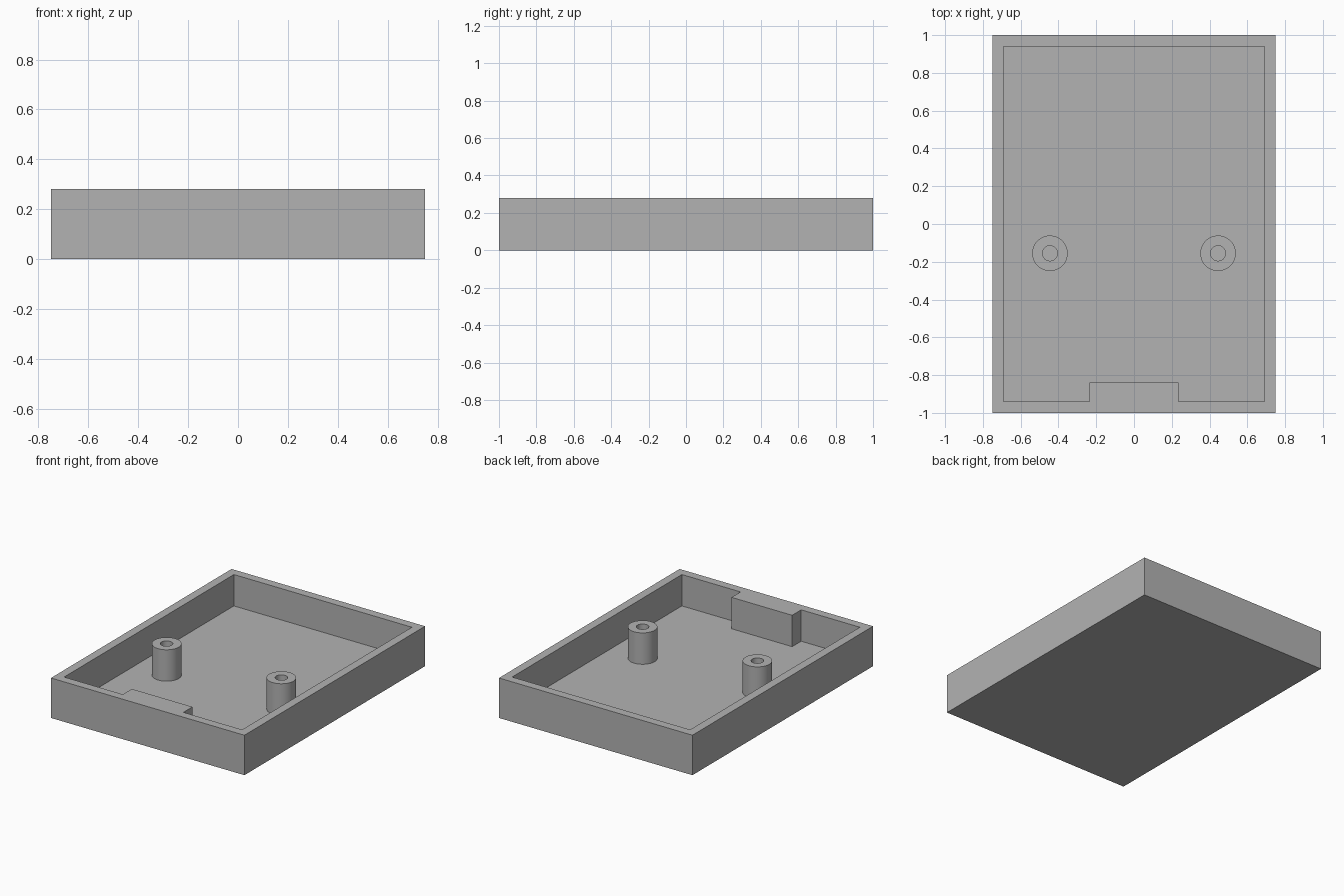
import bpy, bmesh, math
from mathutils import Vector

cube = bpy.data.objects.get("Cube")
if cube:
    bpy.data.objects.remove(cube, do_unlink=True)

HEIGHT, FLOOR = 0.28, 0.06

grey = bpy.data.materials.new("plain grey")
grey.use_nodes = True
colour = (0.45, 0.45, 0.45, 1)
grey.diffuse_color = colour
grey.node_tree.nodes["Principled BSDF"].inputs["Base Color"].default_value = colour


def finish(name, bm):
    bmesh.ops.recalc_face_normals(bm, faces=bm.faces[:])
    mesh = bpy.data.meshes.new(name)
    bm.to_mesh(mesh)
    bm.free()
    mesh.materials.append(grey)
    obj = bpy.data.objects.new(name, mesh)
    bpy.context.collection.objects.link(obj)
    return obj


def prism(name, outline, z0, z1):
    bm = bmesh.new()
    face = bm.faces.new([bm.verts.new((x, y, z0)) for x, y in outline])
    top = bmesh.ops.extrude_face_region(bm, geom=[face])["geom"]
    verts = [v for v in top if isinstance(v, bmesh.types.BMVert)]
    bmesh.ops.translate(bm, verts=verts, vec=(0, 0, z1 - z0))
    return finish(name, bm)


def activate(obj):
    bpy.ops.object.select_all(action="DESELECT")
    obj.select_set(True)
    bpy.context.view_layer.objects.active = obj


def mirrored(half):
    return half + [(-x, y) for x, y in reversed(half)]


# Tray with a pocket that steps around the front block
tray = prism("tray", mirrored([(0.75, -1), (0.75, 1)]), 0, HEIGHT)
pocket = prism("pocket_cutter", mirrored(
    [(0.235, -0.84), (0.235, -0.94), (0.69, -0.94), (0.69, 0.94)]),
    FLOOR, HEIGHT + 0.1)
pocket.hide_render = True
cut = tray.modifiers.new("pocket", "BOOLEAN")
cut.operation, cut.solver, cut.object = "DIFFERENCE", "EXACT", pocket
activate(tray)
bpy.ops.object.modifier_apply(modifier=cut.name)
bpy.data.objects.remove(pocket, do_unlink=True)


# Hollow screw posts, turned from a profile
def post(name, x, y, outer=0.094, inner=0.04):
    bm = bmesh.new()
    profile = [(inner, FLOOR), (inner, HEIGHT), (outer, HEIGHT), (outer, FLOOR)]
    verts = [bm.verts.new((r, 0, z)) for r, z in profile]
    edges = [bm.edges.new(pair) for pair in zip(verts, verts[1:])]
    bmesh.ops.spin(bm, geom=verts + edges, cent=(0, 0, 0), axis=(0, 0, 1),
                   angle=math.tau, steps=48, use_merge=True)
    bmesh.ops.remove_doubles(bm, verts=bm.verts[:], dist=0.0001)
    bmesh.ops.translate(bm, verts=bm.verts[:], vec=Vector((x, y, 0)))
    obj = finish(name, bm)
    activate(obj)
    bpy.ops.object.shade_smooth_by_angle(angle=math.radians(30))


for side, sign in (("left", 1), ("right", -1)):
    post(side + "_screw_post", sign * 0.445, -0.155)
